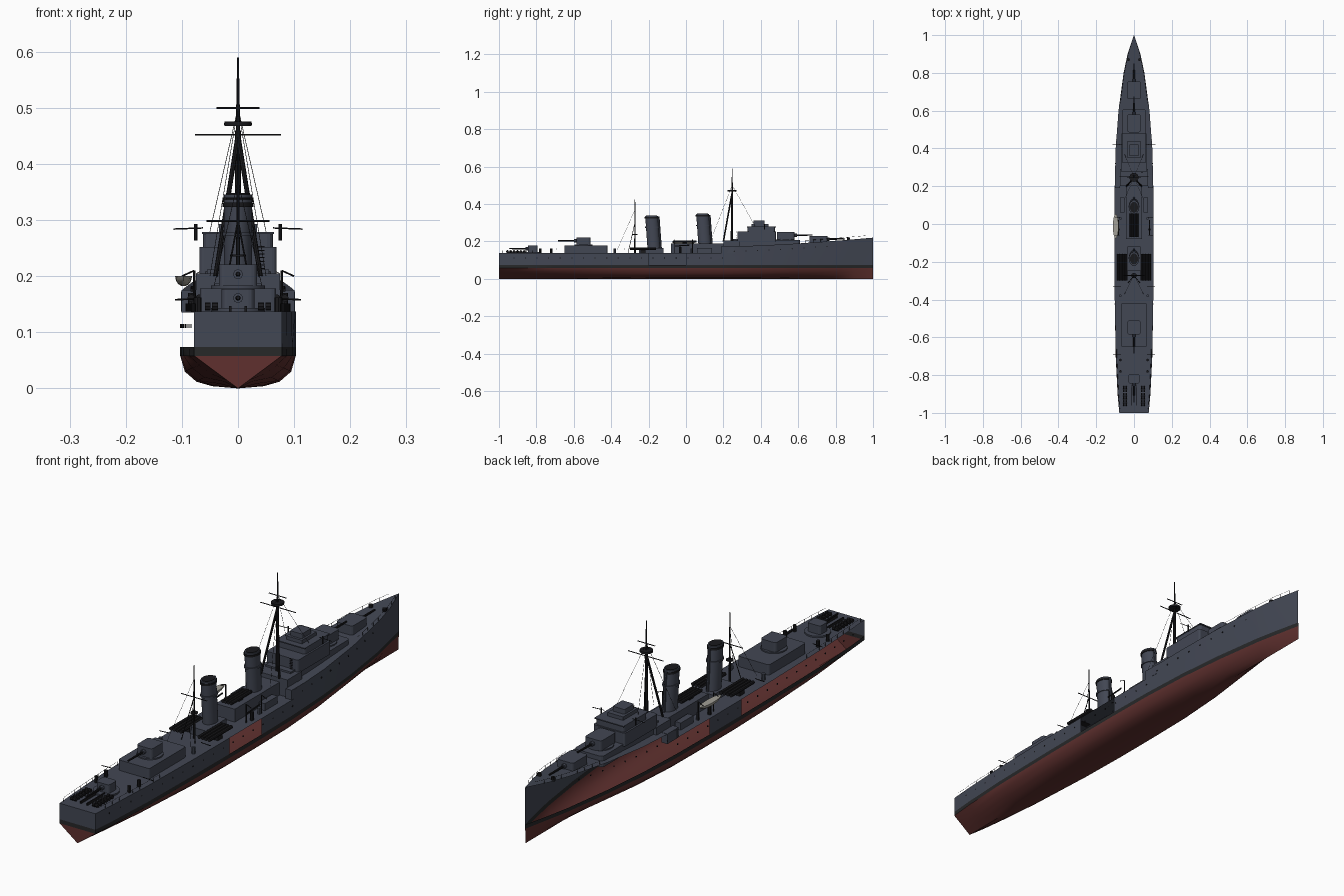
import bpy, bmesh, math
from mathutils import Vector, Matrix

old = bpy.data.objects.get("Cube")
if old:
    bpy.data.objects.remove(old)


def material(name, rgb):
    m = bpy.data.materials.new(name)
    m.use_nodes = True
    m.diffuse_color = (*rgb, 1)
    m.node_tree.nodes["Principled BSDF"].inputs["Base Color"].default_value = (*rgb, 1)
    return m


GREY = material("blue_grey", (0.055, 0.063, 0.088))
RED = material("hull_red", (0.115, 0.030, 0.028))
STRIPE = material("waterline_black", (0.020, 0.021, 0.022))
BLACK = material("fitting_black", (0.010, 0.010, 0.012))
BEIGE = material("boat_beige", (0.36, 0.35, 0.31))


def finish(name, bm, mats, smooth=False):
    me = bpy.data.meshes.new(name)
    bm.to_mesh(me)
    bm.free()
    ob = bpy.data.objects.new(name, me)
    bpy.context.collection.objects.link(ob)
    for m in mats:
        me.materials.append(m)
    if smooth:
        bpy.ops.object.select_all(action='DESELECT')
        ob.select_set(True)
        bpy.context.view_layer.objects.active = ob
        bpy.ops.object.shade_smooth_by_angle(angle=math.radians(35))
    return ob


def box(name, x, y, z, mat=GREY, bevel=0):
    """Box from its x, y and z ranges, with optionally rounded upright corners."""
    bm = bmesh.new()
    size = [b - a for a, b in (x, y, z)]
    mid = [(a + b) / 2 for a, b in (x, y, z)]
    bmesh.ops.create_cube(bm, size=1, matrix=Matrix.Translation(mid) @ Matrix.Diagonal((*size, 1)))
    if bevel:
        up = [e for e in bm.edges if abs(e.verts[0].co.z - e.verts[1].co.z) > size[2] / 2]
        bmesh.ops.bevel(bm, geom=up, offset=bevel, segments=3, affect='EDGES', profile=0.5)
    return finish(name, bm, [mat])


def rod(name, a, b, r, mat=BLACK, r2=None, sides=8):
    """Round bar between two points."""
    a, b = Vector(a), Vector(b)
    bm = bmesh.new()
    turn = (b - a).to_track_quat('Z', 'Y').to_matrix().to_4x4()
    bmesh.ops.create_cone(bm, cap_ends=True, segments=sides, radius1=r, radius2=r if r2 is None else r2,
                          depth=(b - a).length, matrix=Matrix.Translation((a + b) / 2) @ turn)
    return finish(name, bm, [mat], sides > 6)


# Hull stations: y, deck half width, waterline half width, fullness of the bottom
STATIONS = [(-1, .078, .078, 0), (-.9, .086, .087, .2), (-.7, .096, .097, .55), (-.4, .102, .102, .9),
            (-.2, .103, .103, 1), (0, .103, .103, 1), (.2, .102, .1, 1), (.4, .097, .09, .85),
            (.6, .082, .07, .55), (.8, .055, .042, .25), (.9, .034, .022, .1), (1, .001, .001, 0)]
FULL = [(0, 0), (.45, .004), (.72, .012), (.92, .03), (1, .058)]
BREAK = .2


def deck_z(y, raised=None):
    if y > BREAK or raised:
        return .172 + .048 * ((y - BREAK) / .8) ** 1.5
    return .137


def half_width(y):
    for a, b in zip(STATIONS, STATIONS[1:]):
        if a[0] <= y <= b[0]:
            return a[1] + (b[1] - a[1]) * (y - a[0]) / (b[0] - a[0])


def section(y, wd, ww, f, raised=None):
    pts = []
    for i, (u, z) in enumerate(FULL):
        k = i / 4
        pts.append((ww * (k + (u - k) * f), y, .058 * k + (z - .058 * k) * f))
    pts.append((ww + (wd - ww) * .15, y, .074))
    pts.append((wd, y, deck_z(y, raised)))
    return pts


rows = []
for s in STATIONS:
    rows.append(section(*s))
    if s[0] == BREAK:
        rows.append(section(*s, raised=True))
bm = bmesh.new()
rings = [{sx: [bm.verts.new((p[0] * sx, p[1], p[2])) for p in row] for sx in (1, -1)} for row in rows]
for a, b in zip(rings, rings[1:]):
    mid_y = (a[1][0].co.y + b[1][0].co.y) / 2
    amidships = -.2 < mid_y < 0
    for sx in (1, -1):
        for i in range(6):
            # open side panels: the plating alternates between the two sides
            if i == 5 and amidships == (sx == 1):
                continue
            f = bm.faces.new((a[sx][i], b[sx][i], b[sx][i + 1], a[sx][i + 1]))
            f.material_index = 1 if i < 4 else 2 if i == 4 else 0
    bm.faces.new((a[1][6], b[1][6], b[-1][6], a[-1][6]))
# Transom in three bands
end = rings[0]
for i in range(6):
    f = bm.faces.new((end[1][i], end[1][i + 1], end[-1][i + 1], end[-1][i]))
    f.material_index = 1 if i < 4 else 2 if i == 4 else 0
bmesh.ops.remove_doubles(bm, verts=bm.verts[:], dist=1e-5)
bmesh.ops.dissolve_degenerate(bm, edges=bm.edges[:], dist=1e-5)
bmesh.ops.recalc_face_normals(bm, faces=bm.faces[:])
finish("hull", bm, [GREY, RED, STRIPE], True)

# Portholes
for sx in (1, -1):
    for i in range(28):
        y = -.92 + i * .062
        x = half_width(y) * sx
        z = deck_z(y) - .026
        rod("porthole", (x * .985, y, z), (x * 1.005, y, z), .0035, BLACK, sides=6)

# Deckhouses and bridge
box("aft_deckhouse", (-.068, .068), (-.65, -.42), (.135, .178), GREY, .008)
box("middle_deckhouse", (-.042, .042), (-.08, .2), (.135, .188))
box("aft_funnel_house", (-.034, .034), (-.25, -.12), (.135, .165))
box("break_house", (-.075, .075), (.2, .29), (.165, .205))
box("forward_deckhouse", (-.062, .062), (.27, .61), (.165, .208), GREY, .015)
box("bridge_lower", (-.069, .069), (.275, .48), (.2, .252), GREY, .008)
box("bridge_upper", (-.062, .062), (.33, .475), (.25, .277), GREY, .01)
box("bridge_roof", (-.064, .064), (.325, .48), (.275, .279))
box("director_base", (-.034, .034), (.35, .44), (.278, .293))
box("director", (-.026, .026), (.36, .42), (.292, .312), GREY, .005)
box("searchlight_platform", (-.055, .055), (.25, .3), (.2, .212))
for sx in (1, -1):
    rod("bridge_wing_boom", (.062 * sx, .42, .286), (.115 * sx, .42, .284), .0013)
    rod("signal_lamp_post", (.075 * sx, .42, .264), (.075 * sx, .42, .293), .003)
    box("side_sponson", sorted((.075 * sx, .101 * sx)), (.19, .26), (.135, .175))
    box("locker", sorted((.05 * sx, .075 * sx)), (.06, .14), (.137, .165))
    for y in (-.69, -.33):
        rod("side_boom", (.07 * sx, y, .16), (.112 * sx, y, .158), .0016)
for i in range(12):
    box("ladder_rung", (.036, .047), (.27, .273), (.18 + i * .0065, .182 + i * .0065), BLACK)


def gun(y, z, d, length, w=.036, depth=.095, h=.044):
    """Single gun in a shield, pointing along y in direction d."""
    rod("gun_ring", (0, y, z), (0, y, z + .006), .048, GREY, sides=24)
    box("gun_shield", (-w, w), (y - depth / 2, y + depth / 2), (z + .004, z + h), GREY, .01)
    front = y + d * depth / 2
    rod("gun_collar", (0, front - d * .01, z + h * .6), (0, front + d * .012, z + h * .6), .009, GREY)
    rod("gun_barrel", (0, front, z + h * .6), (0, front + d * length, z + h * .62), .0048, BLACK, .0035)


gun(.708, .186, 1, .095)
gun(.533, .207, 1, .095)
gun(-.548, .177, -1, .1, .034, .075)
gun(-.82, .137, -1, .1, .029, .05, .04)

# Raked funnels with cap, collar and steam pipe
for name, y, z0, z1 in (("forward", .1, .18, .346), ("aft", -.172, .16, .337)):
    lean = -.07
    for part, a, b, k, mat in (("funnel", z0, z1, 1, GREY), ("funnel_collar", z1 - .065, z1 - .058, 1.13, GREY),
                               ("funnel_cap", z1 - .014, z1 - .006, 1.1, BLACK),
                               ("funnel_mouth", z1, z1 + .002, .86, BLACK)):
        ob = rod(name + "_" + part, (0, 0, a), (0, 0, b), .025 * k, mat, sides=24)
        for v in ob.data.vertices:
            v.co.y = y + v.co.y * 1.35 + (v.co.z - z0) * lean
    rod(name + "_steam_pipe", (0, y + .038, z0), (0, y + .038 + lean * (z1 - z0), z1 - .005), .005, GREY)


# Torpedo tube mounts and stern charge racks
def tubes(name, xs, y, z, r):
    for x in xs:
        rod(name, (x, y[0], z), (x, y[1], z), r)
    box(name + "_base", (min(xs), max(xs)), (y[0] * .6 + y[1] * .4, y[0] * .4 + y[1] * .6), (z - .025, z), BLACK)


tubes("centre_tubes", [-.018, -.006, .006, .018], (-.07, .055), .2, .006)
for sx in (1, -1):
    tubes("side_tubes", [sx * (.04 + .0145 * i) for i in range(4)], (-.3, -.16), .161, .0068)
    for i in range(6):
        for x in (.041, .054):
            rod("depth_charge", (sx * x - .005, -.955 + i * .018, .146), (sx * x + .005, -.955 + i * .018, .146), .0075)
    box("charge_rail", sorted((.012 * sx, .016 * sx)), (-.96, -.85), (.137, .147), BLACK)
    for y in (-.78, -.72, -.38, .03):
        rod("ventilator", (.072 * sx, y, .137), (.072 * sx, y, .162), .007, BLACK if y < -.5 else GREY)
    rod("bollard", (.03 * sx, .87, .205), (.03 * sx, .87, .22), .008)
    rod("light_gun_stand", (.082 * sx, -.03, .137), (.082 * sx, -.03, .17), .007)
    rod("light_gun", (.082 * sx, -.06, .175), (.082 * sx, .02, .18), .003)

# Masts, yards and rigging
rod("foremast", (0, .245, .2), (0, .247, .46), .0065, BLACK, .005)
rod("foremast_top", (0, .247, .46), (0, .247, .59), .004, BLACK, .0015)
rod("lookout_platform", (0, .247, .468), (0, .247, .476), .024, BLACK, sides=16)
rod("mainmast", (0, -.273, .137), (0, -.273, .425), .0045, BLACK, .0015)
rod("mainmast_platform", (0, -.273, .235), (0, -.273, .239), .014, BLACK, sides=12)
for y, z, w in ((.247, .5, .038), (.247, .471, .025), (.25, .452, .077), (-.273, .298, .056)):
    rod("yard", (-w, y, z), (w, y, z), .0017)
WIRE = .0006
for sx in (1, -1):
    rod("mast_leg", (0, .245, .452), (.04 * sx, .2, .2), .0042)
    rod("fore_stay", (0, .247, .5), (.05 * sx, .37, .28), WIRE, sides=4)
    rod("back_stay", (0, .247, .5), (.05 * sx, .13, .2), WIRE, sides=4)
    rod("main_stay", (0, -.273, .37), (.05 * sx, -.37, .15), WIRE, sides=4)
    rod("main_leg", (0, -.273, .3), (.03 * sx, -.31, .137), .0015)

# Deck rails at bow and stern
for sx in (1, -1):
    for lo, n in ((.64, 9), (-.98, 10)):
        tops = []
        for i in range(n):
            y = lo + i * .04
            p = Vector((half_width(y) * .95 * sx, y, deck_z(y)))
            tops.append(p + Vector((0, 0, .014)))
            rod("rail_post", p, tops[-1], .0008, BLACK, sides=4)
        for a, b in zip(tops, tops[1:]):
            rod("rail_wire", a, b, WIRE, BLACK, sides=4)

# Ship's boat on the right side, with davits on both
bm = bmesh.new()
bmesh.ops.create_uvsphere(bm, u_segments=16, v_segments=10, radius=1)
bmesh.ops.bisect_plane(bm, geom=bm.verts[:] + bm.edges[:] + bm.faces[:], plane_co=(0, 0, 0),
                       plane_no=(0, 0, 1), clear_outer=True)
rim = [e for e in bm.edges if e.is_boundary]
bmesh.ops.holes_fill(bm, edges=rim)
bm.transform(Matrix.Translation((-.097, -.012, .2)) @ Matrix.Diagonal((.015, .065, .018, 1)))
finish("ships_boat", bm, [BEIGE], True)
for sx in (1, -1):
    for y in (-.06, .035):
        rod("davit_post", (.078 * sx, y, .137), (.078 * sx, y, .21), .002)
        rod("davit_arm", (.078 * sx, y, .21), (.1 * sx, y, .2), .0015)
